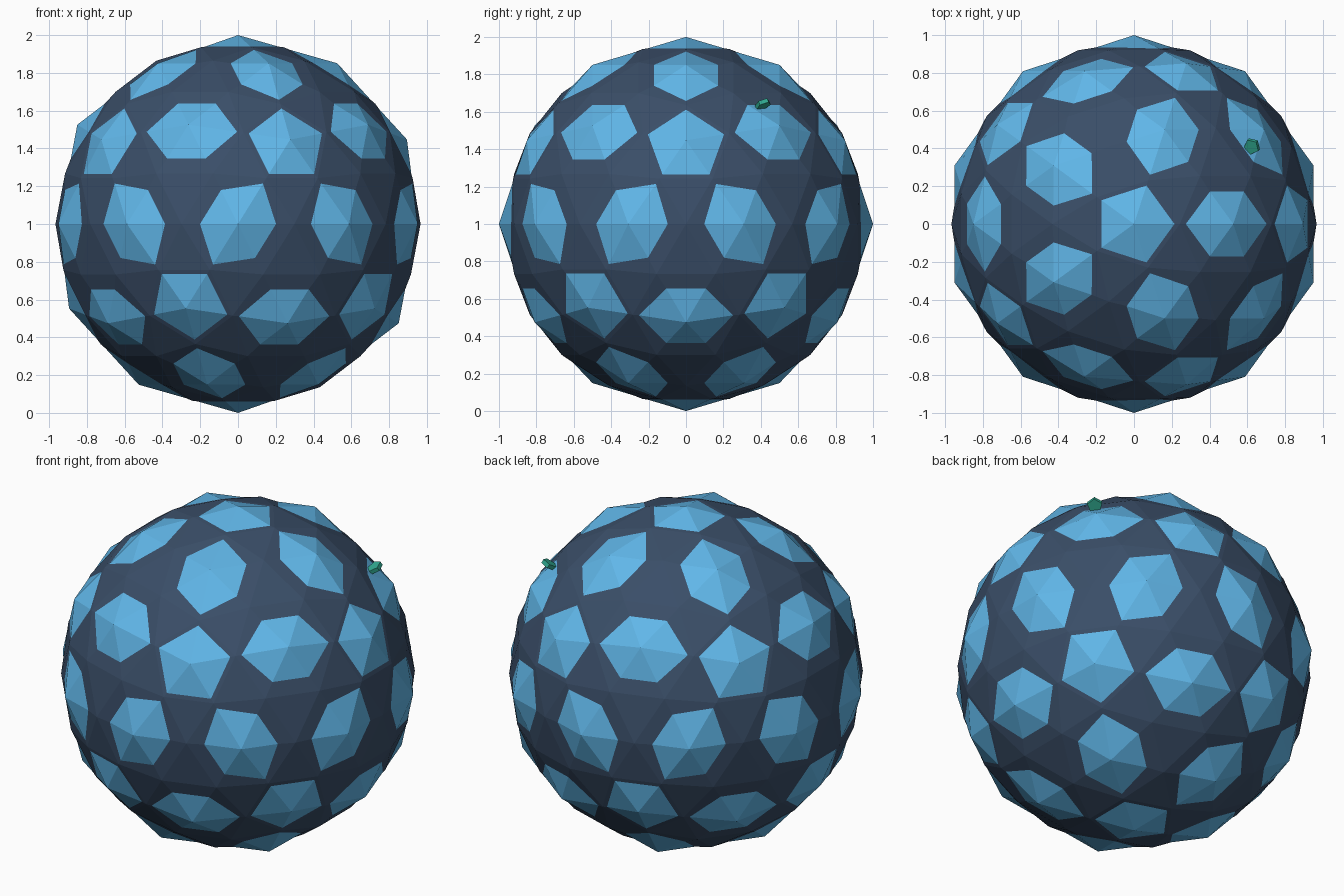
import bpy
from mathutils import Vector

if "Cube" in bpy.data.objects:
    bpy.data.objects.remove(bpy.data.objects["Cube"])


def finish(name, color):
    obj = bpy.context.object
    obj.name = name
    mat = bpy.data.materials.new(name + "_paint")
    mat.diffuse_color = (*color, 1)
    mat.use_nodes = True
    mat.node_tree.nodes["Principled BSDF"].inputs["Base Color"].default_value = mat.diffuse_color
    obj.data.materials.append(mat)
    return obj


def ico(name, level, radius, color):
    bpy.ops.mesh.primitive_ico_sphere_add(subdivisions=level, radius=radius, location=(0, 0, 1))
    return finish(name, color)


# Dark ball; the coarser blue ball pokes through it as five- and six-sided caps
ico("dark_ball", 3, 0.9665, (0.042, 0.076, 0.138))
ico("blue_panels", 2, 1.0, (0.117, 0.468, 0.807))

# Small five-sided disc standing out of one panel at the upper back right
bpy.ops.mesh.primitive_cylinder_add(vertices=5, radius=0.043, depth=0.024,
                                    location=(0.625, 0.412, 1.64))
disc = finish("small_disc", (0.03, 0.40, 0.28))
disc.rotation_euler = Vector((-0.37, -0.37, 0.85)).to_track_quat('Z', 'Y').to_euler()
